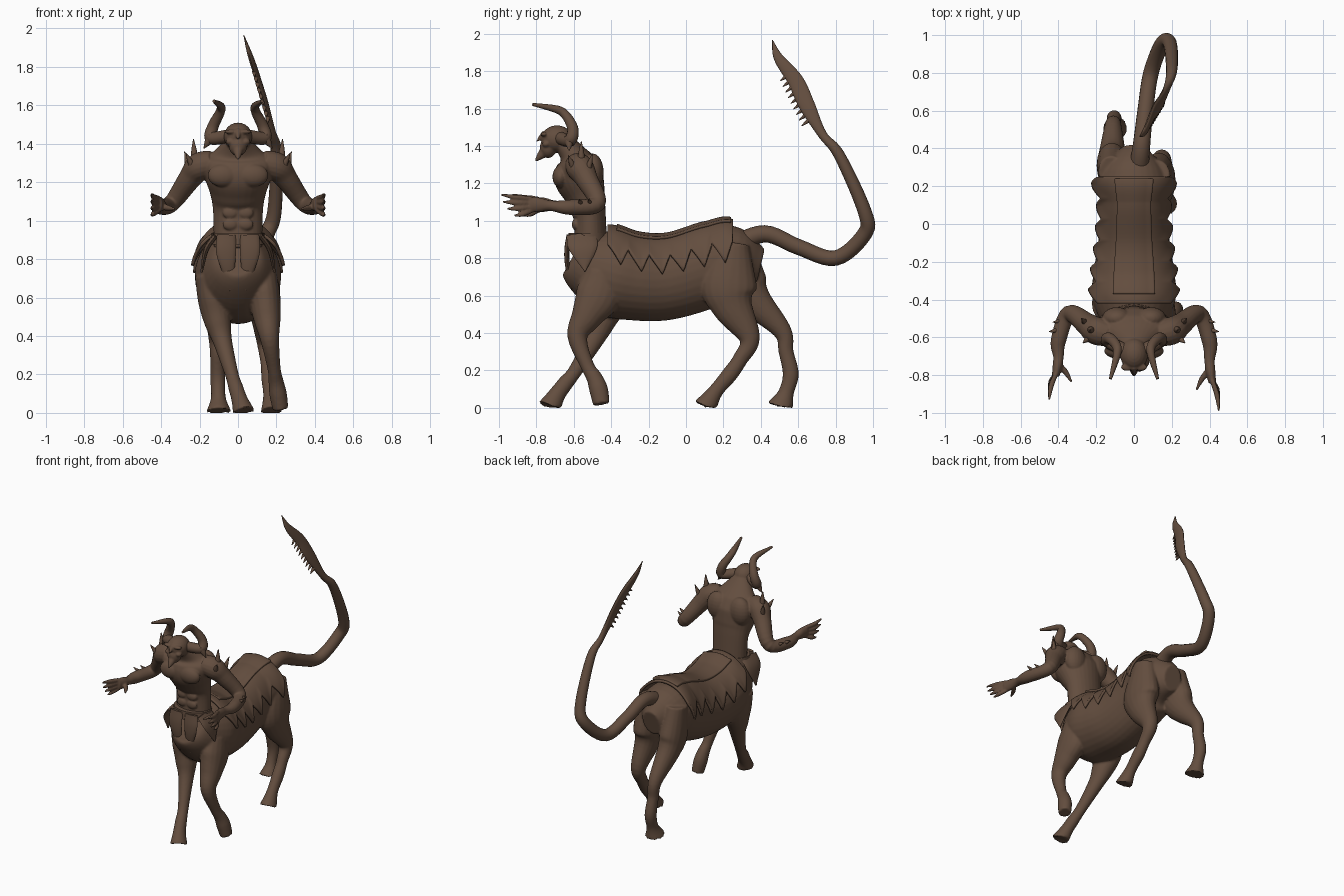
import bpy, bmesh, math
from mathutils import Vector, Matrix

if "Cube" in bpy.data.objects:
    bpy.data.objects.remove(bpy.data.objects["Cube"])

skin = bpy.data.materials.new("dark brown")
skin.diffuse_color = (0.125, 0.075, 0.049, 1)
skin.use_nodes = True
skin.node_tree.nodes["Principled BSDF"].inputs["Base Color"].default_value = skin.diffuse_color
X, Y, Z = Vector((1, 0, 0)), Vector((0, 1, 0)), Vector((0, 0, 1))


def smooth_path(pts, sub=6):
    """Catmull-Rom samples through points of any dimension."""
    p = [Vector(q) for q in pts]
    p = [2 * p[0] - p[1]] + p + [2 * p[-1] - p[-2]]
    out = []
    for i in range(1, len(p) - 2):
        a, b, c, d = p[i - 1:i + 3]
        for k in range(sub):
            t = k / sub
            out.append(b + (c - a) * t / 2 + (a - 2.5 * b + 2 * c - d / 2) * t * t
                       + (3 * b - a - 3 * c + d) * t ** 3 / 2)
    return out + [p[-2]]


def loft(bm, pts, ref=X, n=18):
    """Elliptical tube: points are x, y, z, radius along ref, optional radius across."""
    path = smooth_path([(*p[:4], p[-1]) for p in pts])
    pos = [Vector(q[:3]) for q in path]
    rings = []
    for i, q in enumerate(path):
        tan = (pos[min(i + 1, len(pos) - 1)] - pos[max(i - 1, 0)]).normalized()
        side = (ref - tan * ref.dot(tan)).normalized()
        up = side.cross(tan)
        ring = []
        for k in range(n):
            a = math.tau * k / n
            co = pos[i] + side * max(q[3], .002) * math.cos(a) + up * max(q[4], .002) * math.sin(a)
            co.z = max(co.z, 0)
            ring.append(bm.verts.new(co))
        rings.append(ring)
    for r, s in zip(rings, rings[1:]):
        for k in range(n):
            bm.faces.new((r[k], r[(k + 1) % n], s[(k + 1) % n], s[k]))
    bm.faces.new(rings[0][::-1])
    bm.faces.new(rings[-1])


def ball(bm, c, s):
    bmesh.ops.create_uvsphere(bm, u_segments=20, v_segments=12, radius=1,
                              matrix=Matrix.Translation(c) @ Matrix.Diagonal((*s, 1)))


def spike(bm, a, d, r, ref=Y):
    """Cone from a along d."""
    a, d = Vector(a), Vector(d)
    loft(bm, [(*a, r), (*(a + d / 2), r * .65), (*(a + d), .002)], ref, 10)


def finish(bm, name, voxel=0):
    bmesh.ops.recalc_face_normals(bm, faces=bm.faces)
    me = bpy.data.meshes.new(name)
    bm.to_mesh(me)
    bm.free()
    ob = bpy.data.objects.new(name, me)
    bpy.context.collection.objects.link(ob)
    me.materials.append(skin)
    bpy.ops.object.select_all(action='DESELECT')
    ob.select_set(True)
    bpy.context.view_layer.objects.active = ob
    if voxel:
        m = ob.modifiers.new("blend", 'REMESH')
        m.mode, m.voxel_size, m.use_smooth_shade = 'VOXEL', voxel, True
        m = ob.modifiers.new("soften", 'SMOOTH')
        m.factor, m.iterations = .5, 3
    else:
        bpy.ops.object.shade_smooth_by_angle(angle=math.radians(45))
    return ob


# horse body: y, centre height, half width, half height
trunk = [(-.61, .8, .06, .07), (-.57, .78, .14, .15), (-.4, .725, .22, .235), (-.25, .69, .213, .225),
         (-.1, .69, .19, .22), (.1, .75, .175, .22), (.25, .79, .185, .185), (.4, .76, .07, .09)]
bm = bmesh.new()
loft(bm, [(0, *p) for p in trunk], n=32)


def leg(x0, x1, pts):
    """Points are y, z, radius; x runs from x0 at the top to x1 at the ground."""
    top = pts[0][1]
    loft(bm, [(x0 + (x1 - x0) * (1 - z / top) ** 1.3, y, z, min(r * .85 + .003, .045 + r * .3), r) for y, z, r in pts])


leg(.12, .175, [(.26, .88, .08), (.23, .66, .15), (.25, .54, .11), (.34, .37, .056), (.29, .26, .041),
                (.235, .18, .043), (.16, .09, .04), (.1, 0, .064)])
leg(-.12, -.1, [(.28, .88, .08), (.31, .68, .12), (.37, .57, .09), (.515, .41, .05), (.535, .3, .04),
                (.56, .18, .043), (.535, .08, .042), (.505, 0, .075)])
leg(.13, .225, [(-.44, .72, .1), (-.47, .6, .122), (-.53, .49, .085), (-.58, .38, .054), (-.53, .23, .037),
                (-.49, .16, .043), (-.468, .1, .05), (-.452, .02, .045)])
leg(-.15, .03, [(-.42, .72, .1), (-.42, .58, .11), (-.45, .47, .08), (-.49, .37, .055), (-.59, .2, .038),
                (-.645, .13, .042), (-.69, .07, .046), (-.73, 0, .064)])
finish(bm, "horse_body", .008)

# tail with a flat serrated blade
bm = bmesh.new()
loft(bm, [(.02, .24, .86, .055), (.04, .42, .93, .046), (.06, .6, .86, .042), (.09, .8, .8, .041),
          (.15, .955, .93, .04), (.19, .955, 1.05, .037), (.2, .82, 1.35, .03), (.178, .73, 1.46, .019, .024),
          (.14, .645, 1.62, .015, .043), (.1, .585, 1.75, .014, .042), (.06, .495, 1.87, .012, .026),
          (.03, .462, 1.965, .002)], n=16)
for i in range(9):
    t = i / 8
    spike(bm, (.155 - .07 * t, .655 - .115 * t, 1.535 + .24 * t), (0, -.037, -.028), .012, X)
finish(bm, "tail")

# human torso, neck and head
bm = bmesh.new()
loft(bm, [(0, -.51, .86, .125, .09), (0, -.515, 1.05, .13, .085), (0, -.54, 1.14, .145, .11),
          (0, -.572, 1.23, .175, .132), (0, -.59, 1.31, .185, .11), (0, -.61, 1.36, .12, .07),
          (0, -.67, 1.44, .05)], n=28)
ball(bm, (0, -.69, 1.437), (.074, .085, .073))
ball(bm, (0, -.737, 1.39), (.048, .045, .055))
spike(bm, (0, -.755, 1.37), (0, -.055, -.055), .03, X)     # pointed beard
spike(bm, (0, -.755, 1.465), (0, -.048, -.045), .02, X)    # nose
for s in (-1, 1):
    ball(bm, (s * .036, -.758, 1.462), (.035, .02, .012))  # brow
    ball(bm, (s * .04, -.748, 1.41), (.024, .022, .018))   # cheek
    ball(bm, (s * .078, -.672, 1.235), (.08, .042, .06))   # chest muscle
    ball(bm, (s * .09, -.5, 1.26), (.08, .06, .1))         # shoulder blade
    for k in range(3):
        ball(bm, (s * .04, -.592, .98 + .06 * k), (.04, .018, .03))

    def reach(x, y, z, *r):
        """Mirror; the left hand reaches less far forward."""
        return (s * x, y + (.15 * max(0, -.6 - y) if s < 0 else 0), z, *r)

    loft(bm, [reach(*p) for p in (
        (.13, -.585, 1.3, .065), (.2, -.565, 1.28, .074), (.25, -.53, 1.22, .06), (.345, -.475, 1.09, .045),
        (.4, -.62, 1.072, .041), (.4, -.72, 1.08, .028), (.405, -.78, 1.085, .038, .026),
        (.415, -.84, 1.085, .043, .02))], Z)
    for k in range(4):                                     # fingers fan out upward
        tz, ty = 1.14 - .038 * k, -.99 + .008 * k * k
        loft(bm, [reach(.415, -.83, 1.118 - .022 * k, .013), reach(.44, (ty - .83) / 2, tz * .5 + .555 - .011 * k, .014),
                  reach(.45, ty, tz, .006)], Z, 10)
    loft(bm, [reach(.4, -.77, 1.075, .018), reach(.36, -.82, 1.065, .015), reach(.33, -.88, 1.06, .006)], Z, 10)
finish(bm, "torso", .006)

# curled horns, shoulder and elbow spikes
for s, side in ((-1, "left"), (1, "right")):
    bm = bmesh.new()
    loft(bm, [(s * .05, -.67, 1.44, .035), (s * .138, -.62, 1.43, .034), (s * .13, -.605, 1.49, .03),
              (s * .095, -.64, 1.56, .025), (s * .09, -.69, 1.595, .021), (s * .125, -.82, 1.622, .008)], Y, 14)
    spike(bm, (s * .135, -.625, 1.44), (s * .043, 0, -.065), .03)
    finish(bm, side + "_horn")
    bm = bmesh.new()
    spike(bm, (s * .225, -.56, 1.3), (s * .007, 0, .125), .024)
    spike(bm, (s * .25, -.53, 1.25), (s * .028, .03, .11), .022)
    spike(bm, (s * .235, -.6, 1.28), (s * .035, -.03, .07), .02)
    for k in range(2):
        spike(bm, (s * (.37 + .02 * k), -.51 - .05 * k, 1.08), (s * .06, -.01, .035), .018)
    finish(bm, side + "_arm_spikes")

# belt and pointed loin flaps
bm = bmesh.new()
loft(bm, [(0, -.525, .875 + .03 * k, .142 - .003 * k, .108 - .002 * k) for k in range(3)], n=32)
finish(bm, "belt")
bm = bmesh.new()
for s in (-1, 1):
    loft(bm, [(s * .06, -.625, .925, .05, .014), (s * .062, -.637, .84, .052, .014),
              (s * .052, -.632, .75, .035, .013), (s * .04, -.605, .635, .003, .008)], n=14)
    loft(bm, [(s * .115, -.56, .925, .08, .014), (s * .165, -.55, .85, .075, .014),
              (s * .19, -.54, .73, .004, .006)], Y, 14)
finish(bm, "loin_flaps")

# saddle cloth wrapped over the back with a jagged hem
dense = smooth_path(trunk, 8)


def section(y):
    for a, b in zip(dense, dense[1:]):
        if a[0] <= y <= b[0]:
            return a.lerp(b, (y - a[0]) / (b[0] - a[0]))


def wrap(name, y0, y1, hem, gap):
    bm = bmesh.new()
    rows, cols, grid = 84, 24, []
    for i in range(rows + 1):
        u = i / rows
        y, zc, w, h = section(y0 + (y1 - y0) * u)
        row = []
        for j in range(cols + 1):
            v = 2 * j / cols - 1
            a = math.radians(hem(u)) * v
            g = gap + .022 * max(0, abs(v) - .7) + .07 * max(0, u - .8)
            row.append(bm.verts.new(((w + g) * math.sin(a), y, zc + (h + g) * math.cos(a))))
        grid.append(row)
    for r, s in zip(grid, grid[1:]):
        for j in range(cols):
            bm.faces.new((r[j], r[j + 1], s[j + 1], s[j]))
    m = finish(bm, name).modifiers.new("thickness", 'SOLIDIFY')
    m.thickness, m.offset = .016, 0


def jagged(u):
    t = (u * 6) % 1
    return 54 + 8 * u + (22 + 10 * u) * min(t / .65, (1 - t) / .35)


wrap("saddle_cloth", -.42, .25, jagged, .012)
wrap("saddle_strip", -.37, .24, lambda u: 26, .02)
